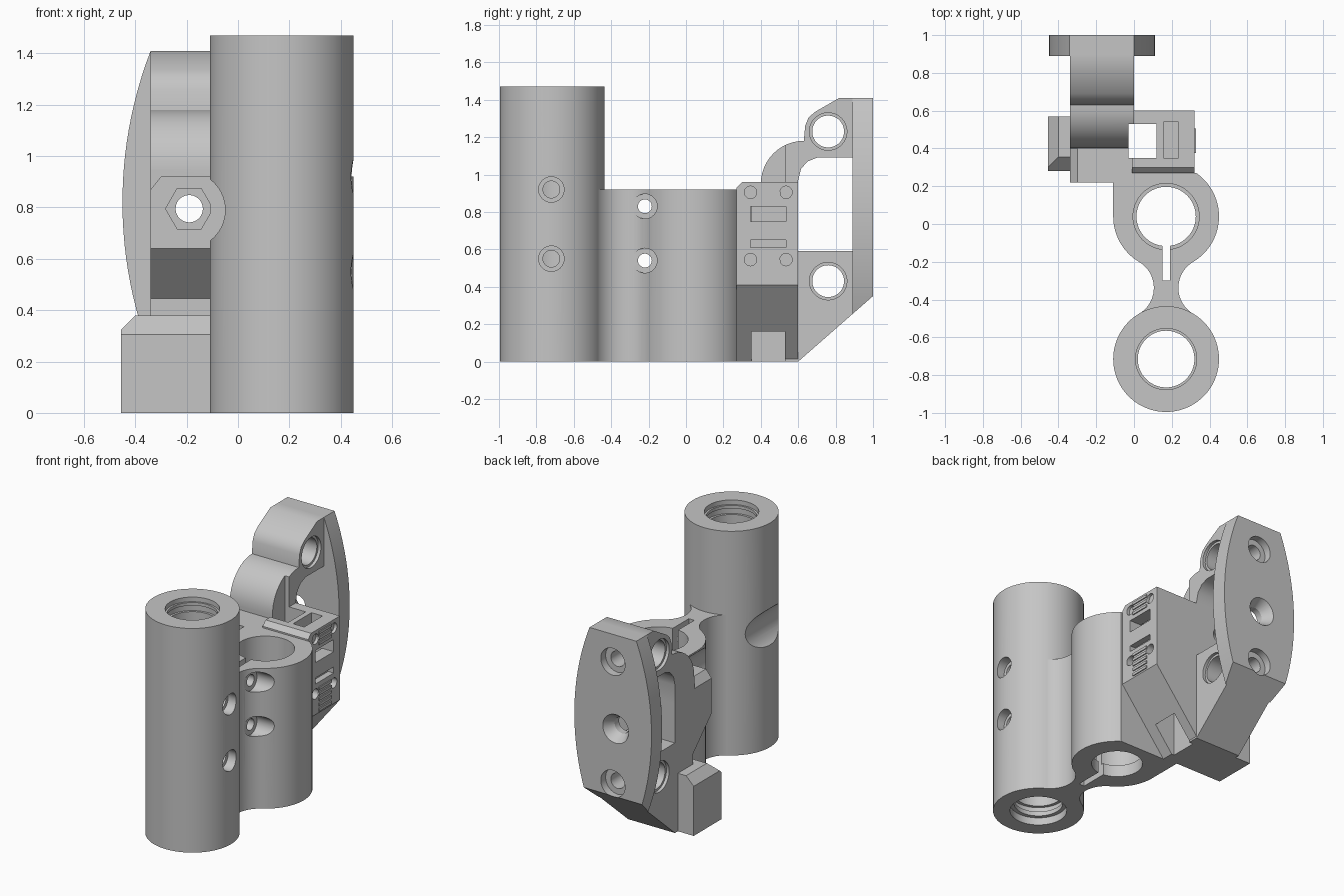
import bpy, bmesh, math

if "Cube" in bpy.data.objects:
    bpy.data.objects.remove(bpy.data.objects["Cube"])

grey = bpy.data.materials.new("plain_grey")
grey.use_nodes = True
COLOUR = (0.56, 0.56, 0.56, 1)
grey.diffuse_color = COLOUR
grey.node_tree.nodes["Principled BSDF"].inputs["Base Color"].default_value = COLOUR

helpers = []


def disc(u, v, r, n=64):
    return [(u + r * math.cos(2 * math.pi * i / n), v + r * math.sin(2 * math.pi * i / n)) for i in range(n)]


def rect(u0, u1, v0, v1):
    return [(u0, v0), (u1, v0), (u1, v1), (u0, v1)]


def prism(name, pts, axis, a, b, end=None, bevel=0):
    """Extrude a 2D outline along an axis, optionally to a second outline."""
    place = {"x": lambda p, t: (t, p[0], p[1]),
             "y": lambda p, t: (p[0], t, p[1]),
             "z": lambda p, t: (p[0], p[1], t)}[axis]
    bm = bmesh.new()
    lo = [bm.verts.new(place(p, a)) for p in pts]
    hi = [bm.verts.new(place(p, b)) for p in (end or pts)]
    n = len(pts)
    bm.faces.new(lo)
    top = bm.faces.new(hi)
    for i in range(n):
        j = (i + 1) % n
        bm.faces.new((lo[i], lo[j], hi[j], hi[i]))
    if bevel:
        bmesh.ops.bevel(bm, geom=list(top.edges), offset=bevel, segments=5, profile=0.5, affect="EDGES")
    bmesh.ops.recalc_face_normals(bm, faces=bm.faces)
    mesh = bpy.data.meshes.new(name)
    bm.to_mesh(mesh)
    bm.free()
    mesh.materials.append(grey)
    ob = bpy.data.objects.new(name, mesh)
    bpy.context.scene.collection.objects.link(ob)
    return ob


def tool(*args, **kw):
    ob = prism("helper", *args, **kw)
    ob.hide_render = True
    helpers.append(ob)
    return ob


def carve(ob, cutters, operation="DIFFERENCE"):
    for c in cutters:
        m = ob.modifiers.new("carve", "BOOLEAN")
        m.operation, m.solver, m.object = operation, "EXACT", c
    bpy.context.view_layer.update()
    mesh = bpy.data.meshes.new_from_object(ob.evaluated_get(bpy.context.evaluated_depsgraph_get()))
    ob.modifiers.clear()
    ob.data = mesh


CX, TUBE_Y, CLAMP_Y, PLATE_X = 0.17, -0.715, 0.04, -0.17
SCREW = (-0.19, 0.795)

# Shared cutters: driver access channel, square shaft, screw line, mounting holes
access = tool(disc(-0.2, 0.79, 0.15), "y", -1.1, 0.22)
shaft = tool(rect(-0.03, 0.12, 0.35, 0.53), "z", -0.1, 1.6)
screw_line = tool(disc(*SCREW, 0.053), "y", 0.1, 1.1)
nut_pocket = tool(disc(*SCREW, 0.092, 6), "y", 0.1, 0.3)
mount_holes = [tool(disc(PLATE_X, z, 0.05), "y", 0.7, 1.1) for z in (0.43, 1.23)]
under_slope = tool([(0.5, -0.0875), (1.2, 0.525), (1.2, -0.3)], "x", -1, 1)

# Main tube with bore, grooves and two grub-screw holes
tube = prism("main_tube", disc(CX, TUBE_Y, 0.28, 96), "z", 0, 1.47, bevel=0.035)
cuts = [access, tool(disc(CX, TUBE_Y, 0.15), "z", -0.1, 1.6)]
for r, a, b in ((0.162, 1.44, 1.6), (0.165, 1.38, 1.42), (0.175, -0.1, 0.05), (0.17, 0.08, 0.12)):
    cuts.append(tool(disc(CX, TUBE_Y, r), "z", a, b))
for z in (0.55, 0.92):
    cuts.append(tool(disc(-0.72, z, 0.045, 32), "x", CX, 0.6))
    cuts.append(tool(disc(-0.72, z, 0.068, 32), "x", 0.385, 0.6))
carve(tube, cuts)

# Split clamp: ring, filleted neck and bridge to the rear block
clamp = prism("split_clamp", disc(CX, CLAMP_Y, 0.28, 96), "z", 0, 0.92)
neck = tool(rect(CX - 0.143, CX + 0.143, -0.48, -0.2), "z", 0, 0.92)
carve(neck, [tool(disc(CX + s * 0.225, -0.338, 0.16), "z", -0.1, 1) for s in (-1, 1)])
bridge = tool(rect(-0.11, CX, CLAMP_Y, 0.27), "z", 0, 0.92)
web = tool(rect(-0.11, -0.01, 0.2, 0.45), "z", 0, 0.92)
carve(clamp, [neck, bridge, web], "UNION")
cuts = [access, shaft,
        tool(rect(-0.01, 0.6, 0.27, 0.7), "z", -0.1, 1.1),
        tool(disc(CX, CLAMP_Y, 0.157), "z", -0.1, 1.1),
        tool(disc(CX, CLAMP_Y, 0.175), "z", 0.08, 1.1),
        tool(rect(0.15, 0.19, -0.3, 0), "z", -0.1, 1.1)]
for z in (0.54, 0.83):
    cuts += [tool(disc(-0.22, z, 0.037, 32), "x", -0.3, 0.6),
             tool(disc(-0.22, z, 0.066, 32), "x", 0.245, 0.6),
             tool(disc(-0.22, z, 0.07, 6), "x", -0.3, 0.095)]
carve(clamp, cuts)

# Rear arm with window, cross holes and screw line
arc = [(0.63 - 0.23 * math.sin(t * math.pi / 24), 0.95 + 0.23 * math.cos(t * math.pi / 24)) for t in range(13)]
outline = [(0.415, 0), (0.6, 0), (0.9, 0.2625), (0.9, 1.41), (0.82, 1.41), (0.69, 1.335),
           (0.655, 1.305), (0.637, 1.26)] + arc + [(0.4, 0.92), (0.22, 0.92), (0.22, 0.64), (0.415, 0.445)]
arm = prism("rear_arm", outline, "x", -0.34, 0)
window = [(0.6, 0.59), (0.89, 0.59), (0.89, 1.09), (0.7, 1.09), (0.65, 1.07), (0.615, 1.03), (0.6, 0.97)]
cuts = [shaft, screw_line, nut_pocket, tool(window, "x", -1, 1),
        tool([(-0.36, 0.845), (-0.28, 0.945), (-0.36, 0.945)], "y", 0.1, 0.4)] + mount_holes
for z in (0.43, 1.23):
    cuts.append(tool(disc(0.76, z, 0.085), "x", -1, 1))
    cuts += [tool(disc(0.76, z, 0.1), "x", a, b) for a, b in ((-0.5, -0.32), (-0.02, 0.1))]
carve(arm, cuts)

# Curved back plate with countersunk holes
half = [(0.28 - 1.64 + math.sqrt(1.64 ** 2 - (z - 0.82) ** 2), z) for z in [0.2 + 1.21 * i / 24 for i in range(25)]]
plate = prism("back_plate", [(PLATE_X + w, z) for w, z in half] + [(PLATE_X - w, z) for w, z in reversed(half)],
              "y", 0.89, 1.0)
cuts = [under_slope, screw_line,
        tool(disc(*SCREW, 0.05), "y", 0.93, 1.01, end=disc(*SCREW, 0.1))] + mount_holes
cuts += [tool(disc(PLATE_X, z, 0.088), "y", 0.95, 1.1) for z in (0.43, 1.23)]
carve(plate, cuts)

# Side block with sloped underside, cable pocket and slots
block = prism("side_block", [(-0.01, 0), (0.32, 0.41), (0.32, 0.96), (-0.01, 0.96)], "y", 0.27, 0.6)
carve(block, [tool(disc(0.31, z, 0.06, 32), "x", 0.2, 0.32) for z in (0.545, 0.87)], "UNION")
cuts = [shaft,
        tool(rect(0.155, 0.235, 0.35, 0.54), "z", 0.6, 1.1),
        tool([(0.24, 0.97), (0.24, 0.9), (0.31, 0.97)], "x", -0.1, 0.5),
        tool(rect(0.345, 0.535, 0.75, 0.83), "x", 0.2, 0.5),
        tool(rect(0.345, 0.535, 0.61, 0.65), "x", 0.28, 0.5)]
for y in (0.345, 0.535):
    cuts += [tool(disc(y, z, 0.033, 24), "x", d, 0.5) for z, d in ((0.545, 0.24), (0.905, 0.3))]
carve(block, cuts)

# Grip ribs on the side block
for i, z in enumerate([0.43, 0.465, 0.5, 0.535, 0.57, 0.865, 0.9, 0.935]):
    prism(f"grip_rib_{i + 1}", rect(0.375, 0.505, z - 0.009, z + 0.009), "x", 0.31, 0.327)

# Chamfered foot block
foot = prism("foot_block", [(-0.455, 0), (-0.05, 0), (-0.05, 0.38), (-0.4, 0.38), (-0.455, 0.325)], "y", 0.28, 0.57)
carve(foot, [shaft, tool([(0.2, 0.225), (0.2, 0.5), (0.475, 0.5)], "x", -1, 0.2)])

for h in helpers:
    bpy.data.objects.remove(h)

# Smooth the curved walls and keep the edges sharp
bpy.ops.object.select_all(action="DESELECT")
for ob in (tube, clamp, arm, plate, block, foot):
    ob.select_set(True)
    bpy.context.view_layer.objects.active = ob
bpy.ops.object.shade_smooth_by_angle(angle=math.radians(30))
